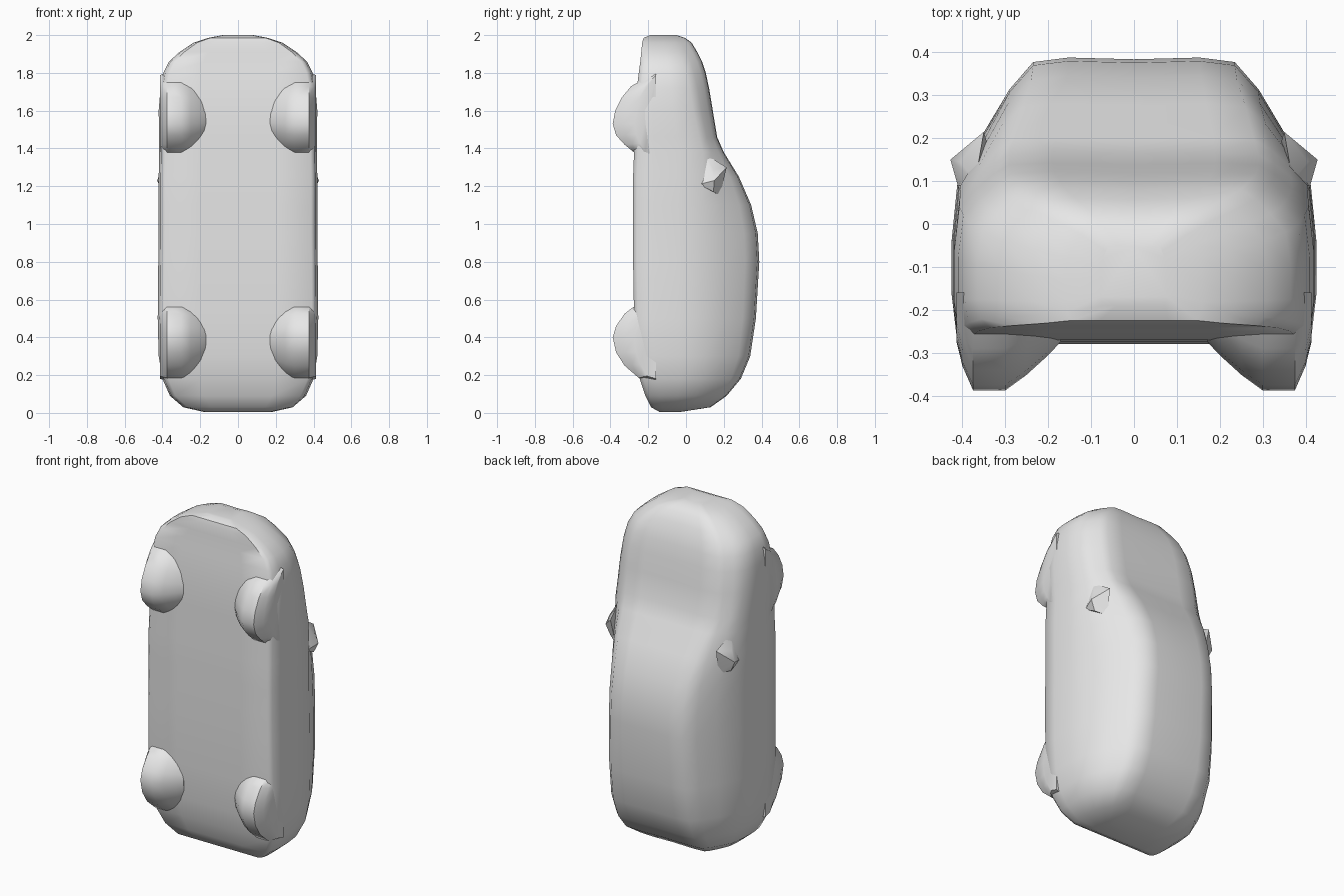
import bpy, bmesh, math

cube = bpy.data.objects.get("Cube")
if cube:
    bpy.data.objects.remove(cube, do_unlink=True)

GREY = (0.8, 0.8, 0.8, 1.0)
mat = bpy.data.materials.new("light grey")
mat.use_nodes = True
mat.diffuse_color = GREY
bsdf = next(n for n in mat.node_tree.nodes if n.type == 'BSDF_PRINCIPLED')
bsdf.inputs["Base Color"].default_value = GREY


def finish(name, bm, angle):
    """Turn a bmesh into a smooth-shaded object."""
    bmesh.ops.recalc_face_normals(bm, faces=bm.faces)
    mesh = bpy.data.meshes.new(name)
    bm.to_mesh(mesh)
    bm.free()
    mesh.materials.append(mat)
    obj = bpy.data.objects.new(name, mesh)
    bpy.context.collection.objects.link(obj)
    bpy.ops.object.select_all(action='DESELECT')
    obj.select_set(True)
    bpy.context.view_layer.objects.active = obj
    bpy.ops.object.shade_smooth_by_angle(angle=math.radians(angle))
    return obj


def loft(name, rings, angle):
    """Skin closed rings of equal length and cap both ends."""
    bm = bmesh.new()
    rows = [[bm.verts.new(p) for p in ring] for ring in rings]
    n = len(rows[0])
    for a, b in zip(rows, rows[1:]):
        for i in range(n):
            j = (i + 1) % n
            bm.faces.new((a[i], a[j], b[j], b[i]))
    bm.faces.new(rows[0])
    bm.faces.new(rows[-1])
    return finish(name, bm, angle)


# Body sections: z, underside y, roof y, half width, roof half width, belt y
SECTIONS = [
    (0.005, -0.14, -0.03, 0.18, 0.14, -0.06),
    (0.03, -0.185, 0.13, 0.29, 0.21, 0.00),
    (0.09, -0.215, 0.215, 0.36, 0.25, 0.05),
    (0.18, -0.245, 0.29, 0.40, 0.25, 0.08),
    (0.30, -0.265, 0.34, 0.42, 0.25, 0.09),
    (0.50, -0.275, 0.37, 0.425, 0.245, 0.09),
    (0.80, -0.28, 0.388, 0.422, 0.235, 0.09),
    (0.95, -0.28, 0.38, 0.42, 0.235, 0.09),
    (1.10, -0.28, 0.345, 0.42, 0.24, 0.09),
    (1.25, -0.28, 0.28, 0.42, 0.26, 0.09),
    (1.38, -0.275, 0.20, 0.417, 0.28, 0.09),
    (1.46, -0.275, 0.165, 0.418, 0.29, 0.07),
    (1.60, -0.27, 0.142, 0.42, 0.29, 0.04),
    (1.72, -0.26, 0.122, 0.41, 0.285, 0.02),
    (1.80, -0.25, 0.105, 0.395, 0.27, 0.00),
    (1.86, -0.242, 0.085, 0.365, 0.25, -0.02),
    (1.91, -0.237, 0.06, 0.31, 0.21, -0.04),
    (1.96, -0.232, 0.03, 0.235, 0.16, -0.06),
    (1.985, -0.225, -0.005, 0.16, 0.11, -0.08),
    (2.0, -0.19, -0.05, 0.08, 0.06, -0.10),
]


def body_ring(z, yb, yt, w, wr, belt):
    side = yb + 0.3 * (belt - yb)
    half = [(0.5 * w, yb), (0.92 * w, yb), (0.975 * w, yb + 0.02),
            (w, side), (w, yb + 0.65 * (belt - yb)), (0.97 * w, belt)]
    # tapering glass area between belt and roof
    for t in (0.38, 0.72):
        half.append((0.97 * w + (wr - 0.97 * w) * (t - 0.04),
                     belt + (yt - belt) * (t + 0.03)))
    half += [(wr, belt + (yt - belt) * 0.965), (wr * 0.65, yt)]
    ring = [(0, yb)] + half + [(0, yt - 0.004)]
    ring += [(-x, y) for x, y in reversed(half)]
    return [(x, y, z) for x, y in ring]


loft("body", [body_ring(*s) for s in SECTIONS], 50)

# Wheel outlines as (y, z), bulging out of the underside
REAR = [(-0.16, 0.17), (-0.25, 0.185), (-0.325, 0.25), (-0.37, 0.32),
        (-0.388, 0.40), (-0.37, 0.46), (-0.325, 0.525), (-0.28, 0.56), (-0.16, 0.60)]
FRONT = [(-0.16, 1.34), (-0.27, 1.375), (-0.325, 1.42), (-0.37, 1.47),
         (-0.388, 1.53), (-0.375, 1.60), (-0.34, 1.67), (-0.29, 1.73), (-0.16, 1.80)]
# Sideways steps: x, bulge depth, length scale
STEPS = [(0.17, 0.50, 0.65), (0.20, 0.64, 0.78), (0.25, 0.84, 0.92),
         (0.30, 1.0, 1.0), (0.375, 1.0, 1.0), (0.40, 0.75, 0.97), (0.414, 0.5, 0.95)]

for end, outline, zc in (("rear", REAR, 0.39), ("front", FRONT, 1.55)):
    for side, s in (("left", 1), ("right", -1)):
        rings = [[(s * x, -0.16 + (y + 0.16) * d, zc + (z - zc) * k)
                  for y, z in outline] for x, d, k in STEPS]
        loft(f"{end}_{side}_wheel", rings, 35)

# Wedge-shaped door mirrors
MIRROR = [(0.428, 0.15, 1.23), (0.35, 0.215, 1.30), (0.37, 0.10, 1.37),
          (0.405, 0.07, 1.21), (0.34, 0.18, 1.15), (0.40, 0.145, 1.17),
          (0.405, 0.145, 1.29)]
for side, s in (("left", 1), ("right", -1)):
    bm = bmesh.new()
    for x, y, z in MIRROR:
        bm.verts.new((s * x, y, z))
    bmesh.ops.convex_hull(bm, input=bm.verts)
    finish(f"{side}_mirror", bm, 40)
